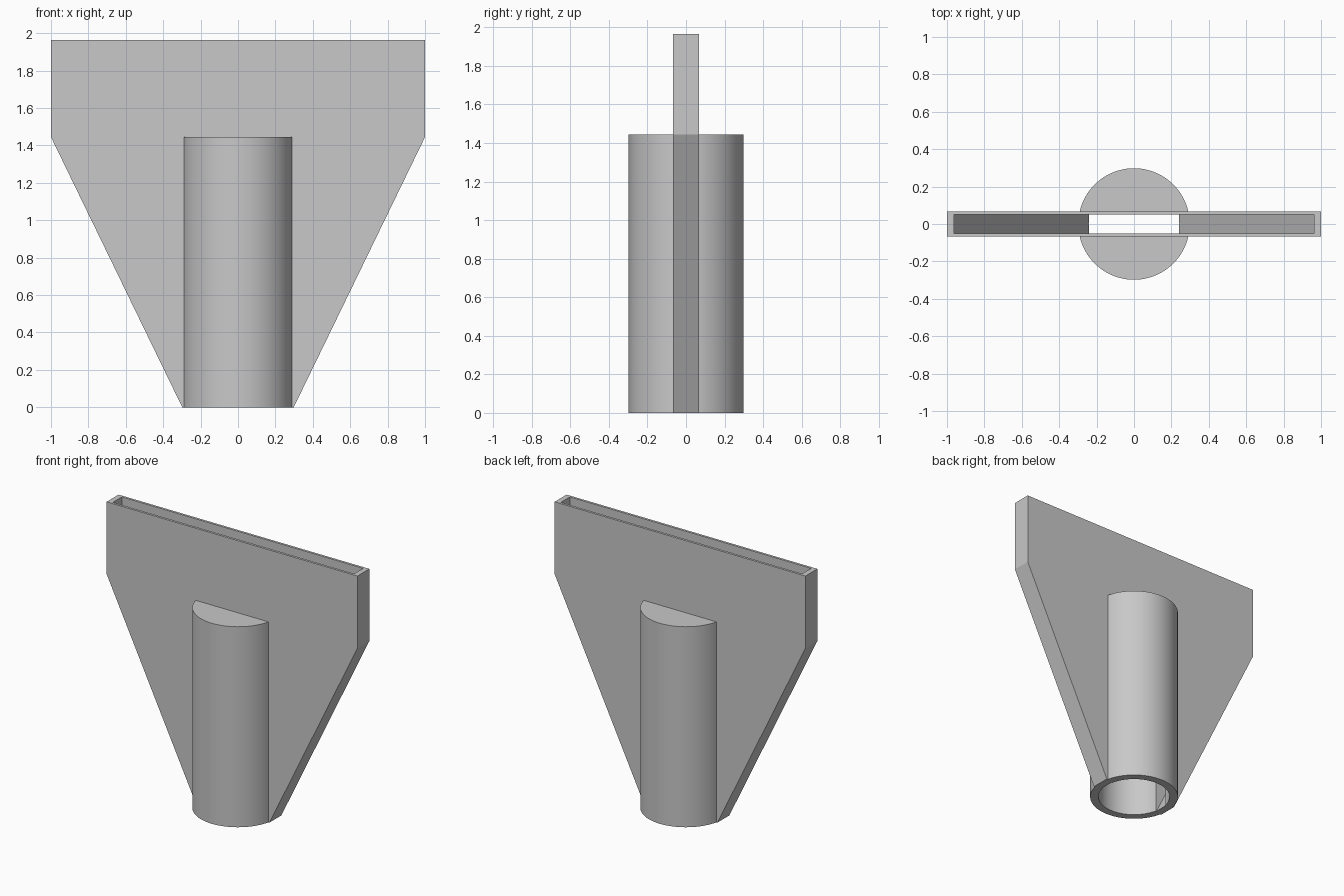
import bpy
import bmesh
from math import radians

cube = bpy.data.objects.get("Cube")
if cube:
    bpy.data.objects.remove(cube, do_unlink=True)

grey = bpy.data.materials.new("plain grey")
grey.use_nodes = True
color = (0.58, 0.58, 0.58, 1)
grey.diffuse_color = color
grey.node_tree.nodes["Principled BSDF"].inputs["Base Color"].default_value = color

TUBE_TOP, TOP = 1.445, 1.965


def add_object(name, bm):
    bmesh.ops.recalc_face_normals(bm, faces=bm.faces)
    mesh = bpy.data.meshes.new(name)
    bm.to_mesh(mesh)
    bm.free()
    mesh.materials.append(grey)
    obj = bpy.data.objects.new(name, mesh)
    bpy.context.collection.objects.link(obj)
    return obj


def fan(name, right_side, half_depth):
    """Mirror the side profile (x, z) and extrude it through the depth."""
    outline = right_side + [(-x, z) for x, z in reversed(right_side)]
    bm = bmesh.new()
    face = bm.faces.new([bm.verts.new((x, -half_depth, z)) for x, z in outline])
    new = bmesh.ops.extrude_face_region(bm, geom=[face])["geom"]
    bmesh.ops.translate(bm, vec=(0, 2 * half_depth, 0),
                        verts=[v for v in new if isinstance(v, bmesh.types.BMVert)])
    return add_object(name, bm)


def tube(name, radius, bottom, top):
    bm = bmesh.new()
    bmesh.ops.create_cone(bm, cap_ends=True, segments=96, radius1=radius,
                          radius2=radius, depth=top - bottom)
    bmesh.ops.translate(bm, vec=(0, 0, (top + bottom) / 2), verts=bm.verts)
    return add_object(name, bm)


def combine(target, other, operation):
    mod = target.modifiers.new(operation.lower(), "BOOLEAN")
    mod.operation = operation
    mod.solver = "EXACT"
    mod.object = other
    other.hide_render = True
    bpy.context.view_layer.objects.active = target
    bpy.ops.object.modifier_apply(modifier=mod.name)
    bpy.data.objects.remove(other, do_unlink=True)


# Solid outer body: flat fan joined with the round pipe
nozzle = fan("flat_nozzle", [(0.298, 0), (1, TUBE_TOP), (1, TOP)], 0.068)
combine(nozzle, tube("pipe", 0.298, 0, TUBE_TOP), "UNION")

# Hollow passage: round bore opening into the thin slot
combine(nozzle, tube("bore", 0.242, -0.1, TUBE_TOP - 0.04), "DIFFERENCE")
slot = [(0.192, -0.1), (0.962, TUBE_TOP), (0.962, TOP + 0.1)]
combine(nozzle, fan("slot", slot, 0.051), "DIFFERENCE")

# Smooth round walls with crisp edges
bpy.ops.object.select_all(action="DESELECT")
nozzle.select_set(True)
bpy.context.view_layer.objects.active = nozzle
bpy.ops.object.shade_smooth_by_angle(angle=radians(20))
